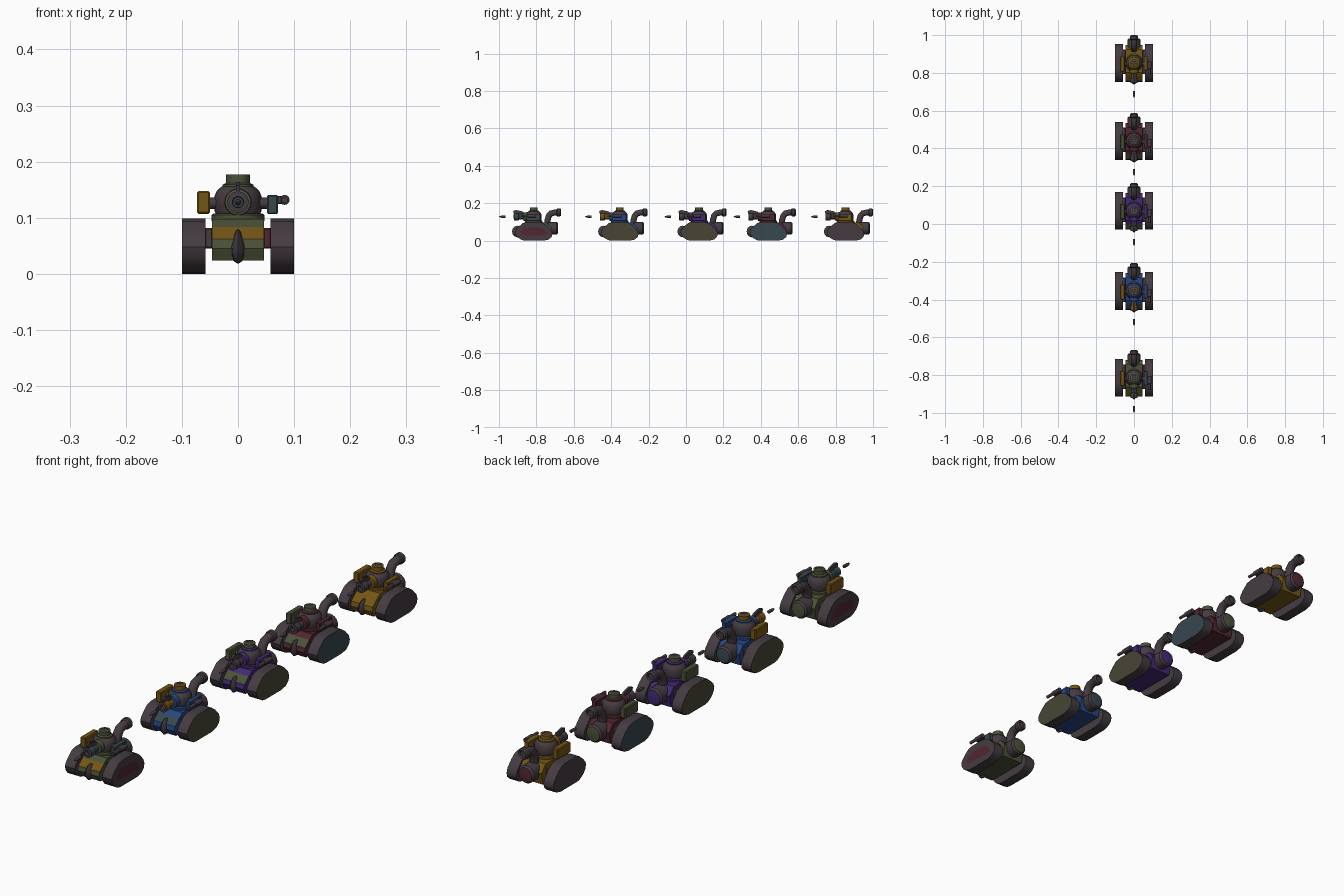
import bpy, bmesh, math
from mathutils import Matrix, Vector

if "Cube" in bpy.data.objects:
    bpy.data.objects.remove(bpy.data.objects["Cube"])


def mat(name, rgb):
    m = bpy.data.materials.new(name)
    m.diffuse_color = (*rgb, 1)
    m.use_nodes = True
    m.node_tree.nodes["Principled BSDF"].inputs["Base Color"].default_value = m.diffuse_color
    return m


M = {
    "grey": mat("dark_grey", (0.058, 0.044, 0.053)),
    "ochre": mat("ochre", (0.175, 0.092, 0.007)),
    "red": mat("dark_red", (0.085, 0.02, 0.03)),
    "blue": mat("blue", (0.02, 0.06, 0.22)),
    "purple": mat("purple", (0.055, 0.022, 0.17)),
    "green": mat("olive_green", (0.07, 0.082, 0.038)),
    "teal": mat("slate_teal", (0.038, 0.063, 0.078)),
    "drab": mat("drab_olive", (0.062, 0.06, 0.036)),
}


def finish(bm, name, yc, mats, rule=None, smooth=True):
    """Turn a bmesh into a named object on the tank at yc."""
    bmesh.ops.recalc_face_normals(bm, faces=bm.faces[:])
    bm.normal_update()
    for f in bm.faces:
        if rule:
            f.material_index = rule(f)
        f.smooth = smooth
    if smooth:
        for e in bm.edges:
            if e.is_manifold and e.calc_face_angle(0) > math.radians(35):
                e.smooth = False
    me = bpy.data.meshes.new(name)
    bm.to_mesh(me)
    bm.free()
    for c in mats:
        me.materials.append(M[c])
    ob = bpy.data.objects.new(name, me)
    ob.location.y = yc
    bpy.context.collection.objects.link(ob)
    return ob


def box(name, yc, x, y, z, colour, bevel=0.003):
    bm = bmesh.new()
    bmesh.ops.create_cube(bm, size=1)
    for v in bm.verts:
        v.co = Vector([a + (b - a) * (c + 0.5) for (a, b), c in zip((x, y, z), v.co)])
    bmesh.ops.bevel(bm, geom=bm.edges[:], offset=bevel, segments=1, affect='EDGES')
    return finish(bm, name, yc, [colour], smooth=False)


def lathe(name, yc, base, axis, profile, mats, rule=None, n=20):
    """Spin (distance, radius) pairs around an axis from base."""
    bm = bmesh.new()
    rot = Vector((0, 0, 1)).rotation_difference(Vector(axis)).to_matrix()
    rings = []
    for d, r in profile:
        rings.append([bm.verts.new(Vector(base) + rot @ Vector(
            (r * math.cos(2 * math.pi * i / n), r * math.sin(2 * math.pi * i / n), d)))
            for i in range(n)])
    for a, b in zip(rings, rings[1:]):
        for i in range(n):
            j = (i + 1) % n
            bm.faces.new((a[i], a[j], b[j], b[i]))
    bm.faces.new(rings[0])
    bm.faces.new(rings[-1])
    return finish(bm, name, yc, mats, rule)


def extrude_profile(pts, x0, x1):
    """Extrude a (y, z) side profile between two x positions."""
    bm = bmesh.new()
    f = bm.faces.new([bm.verts.new((x0, y, z)) for y, z in pts])
    r = bmesh.ops.extrude_face_region(bm, geom=[f])
    for v in r["geom"]:
        if isinstance(v, bmesh.types.BMVert):
            v.co.x = x1
    return bm


TRACK = [(-0.1, 0.048), (-0.096, 0.032), (-0.084, 0.016), (-0.062, 0.003), (-0.045, 0),
         (0.055, 0), (0.08, 0.006), (0.096, 0.02), (0.1, 0.036), (0.094, 0.054),
         (0.07, 0.08), (0.05, 0.094), (0.03, 0.099), (-0.035, 0.099), (-0.058, 0.094),
         (-0.082, 0.074), (-0.094, 0.061)]
HULL = [(-0.09, 0.024), (-0.1, 0.045), (-0.096, 0.062), (-0.07, 0.084), (-0.05, 0.098),
        (0.07, 0.098), (0.095, 0.07), (0.085, 0.024)]


def tank(tag, yc, main, accent, side, gun, hatch, pod, drum):
    # tracks: grey tread with coloured outer panel
    for s, lab in ((-1, "left"), (1, "right")):
        bm = extrude_profile(TRACK, s * 0.058, s * 0.1)
        bm.normal_update()
        caps = [f for f in bm.faces if abs(f.calc_center_median().x) > 0.099]
        bmesh.ops.inset_region(bm, faces=caps, thickness=0.028 if tag == "green" else 0.002)
        keep = set(caps)
        finish(bm, f"{tag}_{lab}_track", yc, ["grey", side],
               lambda f: 1 if f in keep else 0)
    # hull with accent-coloured front slope
    bm = extrude_profile(HULL, -0.046, 0.046)

    def slope(f):
        c = f.calc_center_median()
        return 1 if f.normal.y < -0.4 and f.normal.z > 0.3 and c.z < 0.08 else 0
    finish(bm, f"{tag}_hull", yc, [main, accent], slope, smooth=False)
    # axle blocks linking hull and tracks
    for x, lab in (((-0.06, -0.044), "left"), ((0.044, 0.06), "right")):
        box(f"{tag}_{lab}_axle_block", yc, x, (-0.06, 0.07), (0.045, 0.082),
            "red" if tag == "green" and lab == "right" else "grey")
    # pointed nose ram
    bm = bmesh.new()
    bmesh.ops.create_uvsphere(bm, u_segments=8, v_segments=6, radius=1,
                              matrix=Matrix.Translation((0, -0.088, 0.049))
                              @ Matrix.Diagonal((0.014, 0.028, 0.031, 1)))
    for v in bm.verts:
        if v.co.z > 0.06:
            v.co.x *= 0.65
    finish(bm, f"{tag}_nose_ram", yc, ["grey"], smooth=True)
    # rear engine drum pointing backwards, with coloured end cap
    lathe(f"{tag}_rear_drum", yc, (0, 0.07, 0.066), (0, 1, 0),
          [(0, 0.034), (0.052, 0.034), (0.059, 0.028), (0.06, 0.024)],
          ["grey", drum], lambda f: 1 if f.normal.y > 0.9 else 0, n=24)
    # turret ring, turret body and hatch
    lathe(f"{tag}_turret_ring", yc, (0, 0, 0.094), (0, 0, 1),
          [(0, 0.047), (0.011, 0.047), (0.014, 0.043)], [main], n=24)
    lathe(f"{tag}_turret", yc, (0, 0, 0.104), (0, 0, 1),
          [(0, 0.038), (0.008, 0.042), (0.034, 0.042), (0.044, 0.038), (0.052, 0.029)],
          ["grey"], n=24)
    lathe(f"{tag}_hatch", yc, (0, 0, 0.153), (0, 0, 1),
          [(0, 0.028), (0.006, 0.028), (0.009, 0.021), (0.024, 0.021), (0.0245, 0.013),
           (0.0235, 0.0125)], [main, hatch, "grey"],
          lambda f: 2 if len(f.verts) > 4 else 1 if f.calc_center_median().z > 0.163 else 0)
    # main gun: collar, barrel, muzzle ring with bore
    lathe(f"{tag}_main_gun", yc, (0, -0.034, 0.128), (0, -1, 0),
          [(0, 0.024), (0.02, 0.023), (0.022, 0.014), (0.045, 0.014), (0.047, 0.019),
           (0.072, 0.019), (0.073, 0.01), (0.06, 0.009)], [gun, main, "grey"],
          lambda f: 2 if f.calc_center_median().y < -0.1 else
          1 if f.calc_center_median().y > -0.057 else 0)
    # sight blade above the gun
    fin = [(-0.108, 0.145), (-0.11, 0.158), (-0.095, 0.164), (-0.06, 0.156), (-0.045, 0.14)]
    finish(extrude_profile(fin, -0.004, 0.004), f"{tag}_sight_blade", yc, ["grey"], smooth=False)
    # shell flying ahead of the muzzle
    lathe(f"{tag}_shell", yc, (0, -0.15, 0.128), (0, -1, 0),
          [(0, 0.006), (0.02, 0.006), (0.029, 0.004), (0.035, 0.001)], ["grey"], n=12)
    # side pods on short arms, with small gun on the right
    lathe(f"{tag}_pod_arm", yc, (-0.055, -0.005, 0.126), (1, 0, 0),
          [(0, 0.01), (0.11, 0.01)], ["grey"], n=12)
    box(f"{tag}_left_pod", yc, (-0.073, -0.05), (-0.045, 0.035), (0.107, 0.148), pod)
    box(f"{tag}_right_pod", yc, (0.052, 0.071), (-0.04, 0.035), (0.107, 0.141),
        "teal" if tag == "green" else main, 0.002)
    box(f"{tag}_side_gun_mount", yc, (0.070, 0.078), (-0.035, 0.005), (0.125, 0.139), "grey", 0.001)
    lathe(f"{tag}_side_gun", yc, (0.083, 0.01, 0.132), (0, -1, 0),
          [(0, 0.009), (0.04, 0.009), (0.042, 0.006), (0.075, 0.006)], ["grey"], n=12)
    # exhaust pipe with elbow
    cu = bpy.data.curves.new(f"{tag}_exhaust_pipe", 'CURVE')
    cu.dimensions = '3D'
    cu.bevel_depth = 0.017
    cu.bevel_resolution = 3
    cu.use_fill_caps = True
    sp = cu.splines.new('POLY')
    path = [(0.07, 0.075), (0.074, 0.11), (0.08, 0.132), (0.092, 0.146), (0.112, 0.15), (0.125, 0.151)]
    sp.points.add(len(path) - 1)
    for p, (y, z) in zip(sp.points, path):
        p.co = (0, y, z, 1)
    sp.use_smooth = True
    cu.materials.append(M["grey"])
    ob = bpy.data.objects.new(f"{tag}_exhaust_pipe", cu)
    ob.location.y = yc
    bpy.context.collection.objects.link(ob)
    lathe(f"{tag}_exhaust_tip", yc, (0, 0.122, 0.151), (0, 1, 0),
          [(0, 0.017), (0.004, 0.021), (0.019, 0.021), (0.025, 0.016), (0.02, 0.012)], ["grey"])


# five variants: main, front slope, track side, gun, hatch, left pod, drum cap
tank("green", -0.814, "green", "ochre", "red", "teal", "green", "ochre", "green")
tank("blue", -0.354, "blue", "teal", "drab", "ochre", "ochre", "ochre", "teal")
tank("purple", 0.070, "purple", "green", "drab", "grey", "green", "green", "purple")
tank("red", 0.440, "red", "green", "teal", "grey", "green", "green", "green")
tank("ochre", 0.853, "ochre", "ochre", "grey", "grey", "ochre", "ochre", "red")
